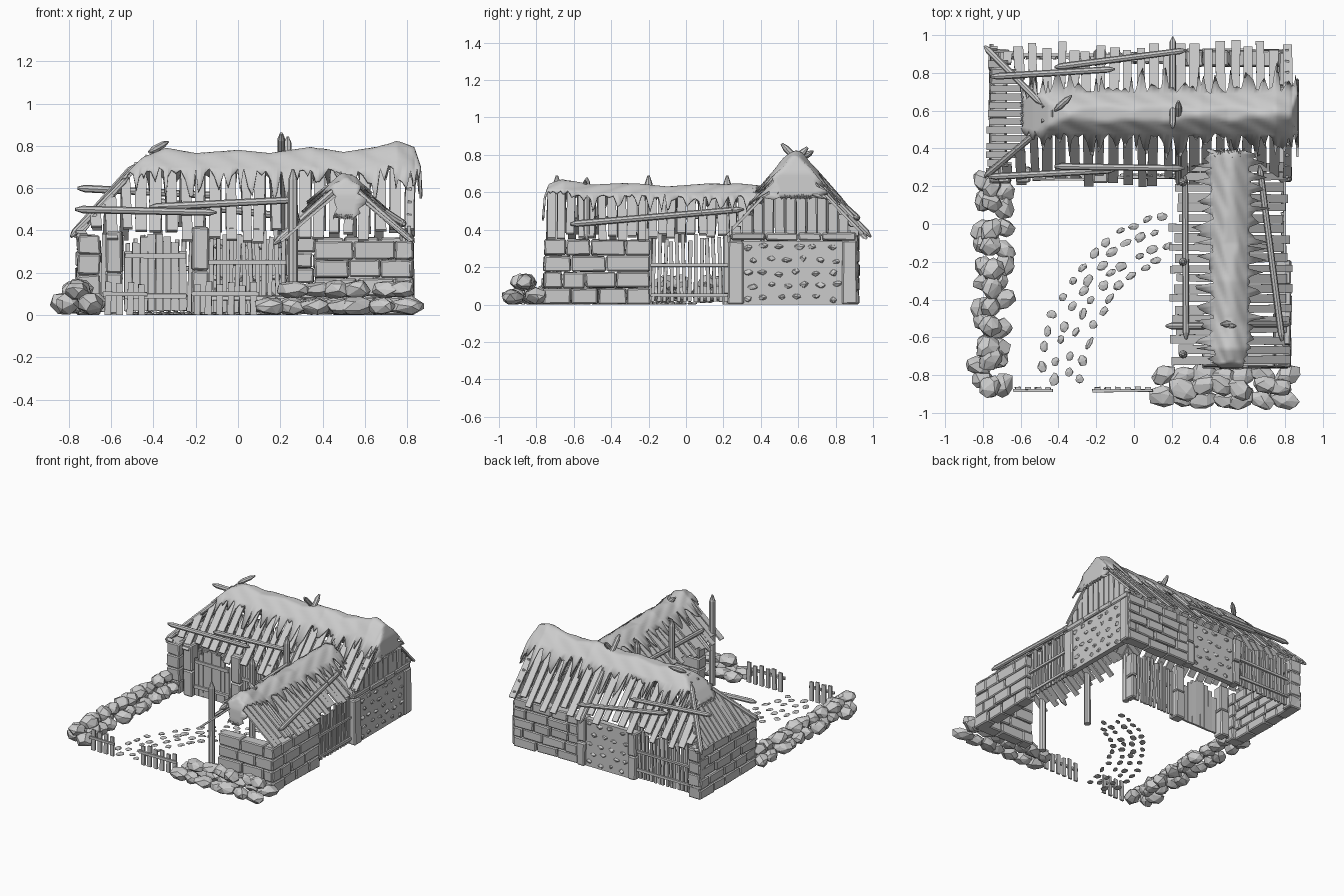
import bpy, bmesh, math, random
from mathutils import Vector as V, Matrix as Mx

if "Cube" in bpy.data.objects:
    bpy.data.objects.remove(bpy.data.objects["Cube"])
random.seed(7)
R = random.uniform

def finish(bm, name, bevel=0, smooth=False):
    bmesh.ops.recalc_face_normals(bm, faces=bm.faces)
    me = bpy.data.meshes.new(name)
    bm.to_mesh(me)
    bm.free()
    ob = bpy.data.objects.new(name, me)
    bpy.context.collection.objects.link(ob)
    if bevel:
        m = ob.modifiers.new("bevel", 'BEVEL')
        m.width, m.segments = bevel, 1
    if smooth:
        for p in me.polygons:
            p.use_smooth = True
    return ob

def box(bm, M, c, size, j=0.0, tilt=0.0):
    T = M @ Mx.Translation(c) @ Mx.Rotation(tilt, 4, 'Y') @ Mx.Diagonal((*size, 1))
    for v in bmesh.ops.create_cube(bm, size=1, matrix=T)['verts']:
        v.co += V((R(-j, j), R(-j, j), R(-j, j)))
        v.co.z = max(v.co.z, 0)

def beam(bm, a, b, side, width, thick):
    a, b, side = V(a), V(b), V(side)
    d, n = b - a, (b - a).normalized().cross(side)
    T = Mx((d, side * width, n * thick)).transposed().to_4x4()
    T.translation = (a + b) / 2
    bmesh.ops.create_cube(bm, size=1, matrix=T)

def rock(bm, M, c, size, n=20):
    # faceted stone: convex hull of scattered points on an ellipsoid
    T = M @ Mx.Translation(c) @ Mx.Diagonal((*size, 1))
    vs = []
    for i in range(n):
        z = 1 - 2 * (i + .5) / n
        p = V((math.sqrt(1 - z * z) * math.cos(2.4 * i), math.sqrt(1 - z * z) * math.sin(2.4 * i), z))
        p += V((R(-.25, .25), R(-.25, .25), R(-.25, .25)))
        p = T @ (p.normalized() * R(1, 1.12))
        p.z = max(p.z, R(0, .003))
        vs.append(bm.verts.new(p))
    res = bmesh.ops.convex_hull(bm, input=vs)
    bmesh.ops.delete(bm, geom=list({g for g in res['geom_interior'] + res['geom_unused']
                                    if isinstance(g, bmesh.types.BMVert)}), context='VERTS')

def pole(bm, a, b, r=0.018, blunt=False):
    # round log with pointed ends
    a, b = V(a), V(b)
    q = (b - a).to_track_quat('Z', 'Y').to_matrix().to_4x4()
    L = (b - a).length
    for r1, r2, z, h in ((r if blunt else r * .4, r, r, 2 * r), (r, r * .92, L / 2, L - 4 * r),
                         (r * .92, r * .25, L - r, 2 * r)):
        bmesh.ops.create_cone(bm, cap_ends=True, segments=8, radius1=r1, radius2=r2, depth=h,
                              matrix=Mx.Translation(a) @ q @ Mx.Translation((0, 0, z)))

def frame(a, b):
    d = V(b) - V(a)
    return Mx.Translation((*a, 0)) @ Mx.Rotation(math.atan2(d.y, d.x), 4, 'Z'), d.length

def bricks(bm, a, b, h=0.36, rows=4, t=0.085, lens=(.12, .2), z0=0):
    M, L = frame(a, b)
    rh = h / rows
    for k in range(rows):
        x = 0
        while x < L - 0.01:
            l = R(*lens) * (0.6 if x == 0 and k % 2 else 1)
            if L - x - l < 0.06:
                l = L - x
            box(bm, M, (x + l / 2, R(-.006, .006), z0 + rh * (k + .5)), (l - .005, t, rh - .004), .004)
            x += l

def slats(bm, a, b, h=0.36, step=0.032, w=0.02, rails=(.1, .24), z0=.015, jig=.025):
    M, L = frame(a, b)
    n = max(1, round(L / step))
    for i in range(n):
        hh = h + R(-jig, jig)
        box(bm, M, (L * (i + .5) / n, 0, (z0 + hh) / 2), (w, .014, hh - z0), .002, R(-.04, .04))
    for z in rails:
        box(bm, M, (L / 2, -.012, z), (L, .014, .018), .003)

def daub(bm, st, a, b, h=0.34):
    M, L = frame(a, b)
    box(bm, M, (L / 2, 0, h / 2), (L, .04, h))
    rows, cols = 5, max(3, round(L / .085))
    for r in range(rows):
        for c in range(cols):
            x = max(.03, min(L - .03, L * (c + .3 + .4 * (r % 2)) / cols + R(-.012, .012)))
            z = h * (r + .5) / rows + R(-.01, .01)
            rock(st, M, (x, 0, z), (R(.025, .036), .032, R(.016, .023)))

# stone block walls and corner columns
bm = bmesh.new()
bricks(bm, (.785, -.76), (.785, -.19), .35, 4)
bricks(bm, (.82, -.715), (.36, -.715), .35, 4)
bricks(bm, (-.72, .92), (-.72, .24), .38, 5)
bricks(bm, (.82, .88), (.27, .88), .37, 5)
bricks(bm, (-.76, .265), (-.65, .265), .38, 4)
bricks(bm, (-.66, .88), (-.76, .88), .38, 4)
bricks(bm, (.8, .24), (.8, .91), .045, 1, .06, z0=.34)
finish(bm, "stone_block_walls", .007)
bm = bmesh.new()
for x, y, w, h in ((-.585, .26, .08, .40), (-.18, .26, .085, .42), (.8, .265, .075, .34),
                   (.8, .875, .075, .34), (.25, .88, .07, .36), (-.18, .88, .07, .36), (.25, .27, .05, .36)):
    bricks(bm, (x - w / 2, y), (x + w / 2, y), h, 1 if x > .7 else 2, .08, (.2, .2))
finish(bm, "stone_columns", .008)

# daub panels with set pebbles
bm, st = bmesh.new(), bmesh.new()
daub(bm, st, (.8, .3), (.8, .84))
daub(bm, st, (.22, .88), (-.15, .88), .36)
finish(bm, "daub_panels")
finish(st, "daub_pebbles")

# slatted walls and yard fence
bm = bmesh.new()
slats(bm, (.785, -.19), (.785, .23), .36, rails=(.05, .21))
slats(bm, (-.14, .26), (.23, .26), .39, rails=(.08, .25))
slats(bm, (-.21, .88), (-.67, .88), .36, rails=(.08, .22))
slats(bm, (-.65, .26), (-.62, .26), .36, rails=())
finish(bm, "slatted_walls")
bm = bmesh.new()
for a, b in ((-.64, -.43), (-.22, .1)):
    slats(bm, (a, -.87), (b, -.87), .15, .053, .03, (.1,), 0, .012)
finish(bm, "picket_fence")

# arched double gate
bm = bmesh.new()
M = Mx.Identity(4)
for i in range(8):
    x = -.52 + .037 * i
    h = .385 - 5 * (x + .39) ** 2
    box(bm, M, (x, .25, h / 2 + .01), (.034, .016, h - .02), .002)
for z in (.09, .28):
    box(bm, M, (-.39, .238, z), (.29, .014, .022), .003)
finish(bm, "gate")

# roof planks: main front and back slopes, hip end, gable, wing slopes
bm = bmesh.new()
YC, TOP, SL, HX = .585, .755, 1.07, -.43
for s in (-1, 1):
    n = 23
    for i in range(n):
        x = -.745 + 1.56 * i / (n - 1)
        d0 = 0 if x > HX else .365 * (HX - x) / (HX + .77)* -1 if HX + .77 < 0 else max(0, .365 * (HX - x) / (HX + .77))
        d1 = .35 + R(-.03, .035)
        beam(bm, (x, YC + s * d0, TOP - SL * d0), (x + R(-.012, .012), YC + s * d1, TOP - SL * d1 + R(-.01, .012)),
             (1, 0, 0), R(.042, .056), .014)
for i in range(17):
    y = .235 + .7 * i / 16
    x0 = HX - .34 * abs(y - YC) / .37
    beam(bm, (x0, y, TOP - (HX - x0) / .34 * .39), (-.765 + R(-.015, .015), y, .37), (0, 1, 0), .036, .014)
finish(bm, "main_roof_planks")
bm = bmesh.new()
for i in range(12):
    y = .27 + .63 * i / 11
    h = TOP - SL * abs(y - YC)
    box(bm, M, (.81, y, (.37 + h) / 2), (.018, .048, max(.02, h - .37)), .003)
finish(bm, "gable_planks")
bm = bmesh.new()
for s in (-1, 1):
    for i in range(20):
        y = -.72 + 1.02 * i / 19
        d = .3 + R(-.035, .025)
        beam(bm, (.51, y, .61), (.51 + s * d, y + R(-.008, .008), .61 - .83 * d + R(-.008, .008)),
             (0, 1, 0), R(.036, .05), .013)
finish(bm, "wing_roof_planks")

# thatch: path of (along, height, half width), draped over the ridge with ragged edges
def thatch(name, path, base, slope, step, place):
    seg = [(V(p[:2]) - V(q[:2])).length for p, q in zip(path, path[1:])]
    n = round(sum(seg) / step)
    def at(t):
        for p, q, l in zip(path, path[1:], seg):
            if t <= l + 1e-6:
                f = t / l
                f = f * f * (3 - 2 * f) * .5 + f * .5
                return [a + (b - a) * f for a, b in zip(p, q)]
            t -= l
        return path[-1]
    bm, rows, K = bmesh.new(), [], 8
    for i in range(n + 1):
        row = []
        lng = [R(.65, 1.25) if random.random() < .5 else R(.5, .7) for _ in range(2)]
        for v in range(-K, K + 1):
            k = i
            if v % 2 and i in (0, n):
                k = min(max(i, 3), n - 3) * .9 + i * .1
            s, zp, hw = at(sum(seg) * k / n)
            d = hw * (.5 * abs(v) / (K - 1) if abs(v) < K else lng[v > 0])
            fall = slope * (math.hypot(d, .03) - .03) + .004 * math.sin(s * 37 + v)
            z = min(zp, max(zp, base) - fall)
            row.append(bm.verts.new(place(s, math.copysign(d, v), z)))
        rows.append(row)
    for a, b in zip(rows, rows[1:]):
        for v in range(2 * K):
            bm.faces.new((a[v], a[v + 1], b[v + 1], b[v]))
    ob = finish(bm, name, smooth=True)
    m = ob.modifiers.new("thickness", 'SOLIDIFY')
    m.thickness, m.offset = .012, 0

thatch("main_thatch", [(-.6, .57, .13), (-.53, .66, .17), (-.45, .74, .19), (-.34, .785, .2), (-.2, .76, .2),
       (0, .775, .2), (.15, .76, .2), (.35, .79, .2), (.5, .765, .2), (.66, .79, .2), (.75, .82, .22),
       (.83, .79, .22), (.86, .7, .2), (.868, .56, .17)], .785, 1.18, .018, lambda s, d, z: (s, YC + d, z))
thatch("wing_thatch", [(-.765, .45, .06), (-.755, .57, .09), (-.73, .64, .12), (-.66, .665, .15), (-.5, .635, .16),
       (-.3, .645, .16), (-.1, .625, .16), (.1, .64, .17), (.3, .64, .18), (.4, .63, .11)],
       .64, .87, .018, lambda s, d, z: (.51 + d, s, z))

# log poles holding the roof down
bm = bmesh.new()
for a, b in (((-.77, .25, .5), (-.1, .285, .485)), ((-.42, .305, .51), (.27, .295, .545)),
             ((-.76, .78, .6), (-.1, .82, .565)), ((-.42, .83, .54), (.28, .92, .46)),
             ((-.79, .94, .37), (-.49, .635, .71)), ((-.79, .25, .37), (-.52, .48, .65)),
             ((-.42, .6, .77), (-.33, .68, .82)),
             ((.205, .51, .86), (.205, .99, .36)), ((.235, .65, .84), (.235, .2, .37)),
             ((.275, -.61, .45), (.27, .26, .48)), ((.785, -.62, .43), (.665, .31, .51)),
             ((.17, -.54, .335), (.54, -.54, .665)), ((.46, -.53, .675), (.83, -.53, .345))):
    pole(bm, a, b)
finish(bm, "roof_poles")

# pointed posts along the open side of the wing
bm = bmesh.new()
for y in (-.69, -.2, .22):
    pole(bm, (.26, y, 0), (.26, y, .69), .024, True)
finish(bm, "wing_posts")

# boulder walls
bm = bmesh.new()
for i in range(11):
    y = -.84 + 1.04 * i / 10
    for x, z in ((-.8, .055), (-.7, .055), (-.755, .115)):
        T = Mx.Translation((x + R(-.02, .02), y + R(-.03, .03), z)) @ Mx.Rotation(R(0, 6), 4, 'Z')
        rock(bm, T, (0, 0, 0), (R(.055, .075), R(.045, .06), R(.042, .055)))
for i in range(7):
    x = .16 + .63 * i / 6
    for y, z in ((-.92, .04), (-.81, .045), (-.865, .12)):
        if z > .1 and i == 0:
            continue
        T = Mx.Translation((x + R(-.025, .025), y + R(-.015, .015), z)) @ Mx.Rotation(R(-.5, .5), 4, 'Z')
        rock(bm, T, (0, 0, 0), (R(.065, .085), R(.045, .06), R(.036, .048)))
finish(bm, "boulder_walls")

# curved path of stepping stones
bm = bmesh.new()
for k in range(4):
    f = k / 3
    a, b = .53 + .22 * f, .72 + .23 * f
    n = 10 + k
    for i in range(n):
        t = math.radians(5 + 80 * (i + .5 * (k % 2) + R(-.15, .15)) / n)
        c = V((.25 - a * math.cos(t) + R(-.012, .012), -.9 + b * math.sin(t) + R(-.012, .012), .004))
        T = Mx.Translation(c) @ Mx.Rotation(math.atan2(b * math.cos(t), a * math.sin(t)) + R(-.3, .3), 4, 'Z')
        rock(bm, T, (0, 0, 0), (R(.022, .036), R(.014, .026), .01))
finish(bm, "path_stones")
